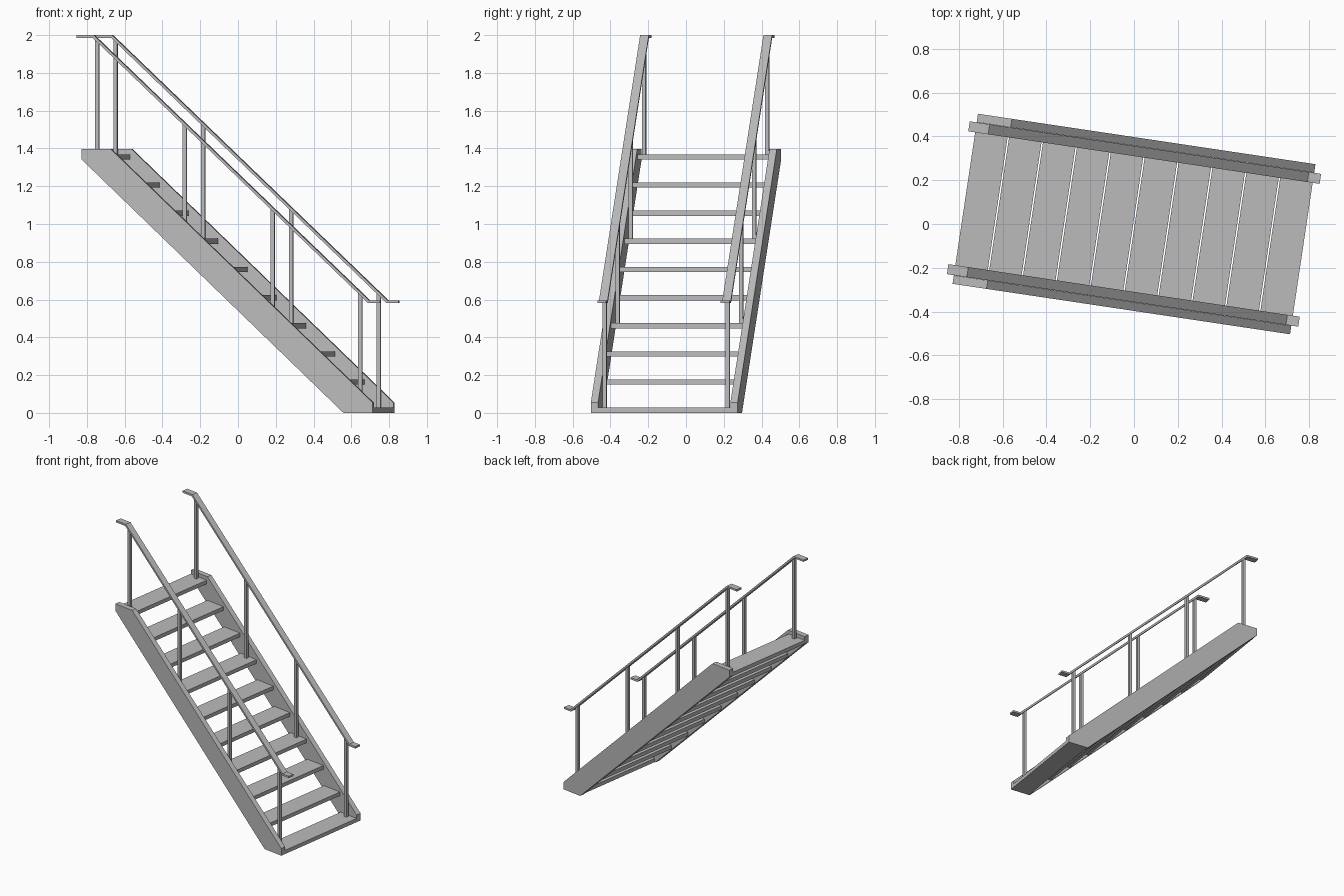
import bpy
import bmesh
import math
from mathutils import Matrix

cube = bpy.data.objects.get("Cube")
if cube:
    bpy.data.objects.remove(cube, do_unlink=True)

steel = bpy.data.materials.new("grey_steel")
steel.use_nodes = True
GREY = (0.5, 0.5, 0.5, 1)
steel.diffuse_color = GREY
steel.node_tree.nodes["Principled BSDF"].inputs["Base Color"].default_value = GREY

# The whole flight is turned slightly about the vertical
TURN = Matrix.Rotation(math.radians(-8.5), 4, "Z")

HALF_LEN, HALF_WIDTH = 0.78, 0.393   # stringer footprint
INNER = 0.354                        # inner face of stringers
TREADS, DEPTH, THICK = 10, 0.15, 0.028
RUN = (2 * HALF_LEN - DEPTH) / (TREADS - 1)
RISE = 0.149
TOP = 1.397
RAIL_V = 0.33


def prism(name, profile, v0, v1):
    """Extrude a side profile of (length, height) points across the flight."""
    bm = bmesh.new()
    face = bm.faces.new([bm.verts.new((u, v0, z)) for u, z in profile])
    ext = bmesh.ops.extrude_face_region(bm, geom=[face])
    moved = [g for g in ext["geom"] if isinstance(g, bmesh.types.BMVert)]
    bmesh.ops.translate(bm, verts=moved, vec=(0, v1 - v0, 0))
    bmesh.ops.recalc_face_normals(bm, faces=bm.faces)
    bm.transform(TURN)
    mesh = bpy.data.meshes.new(name)
    bm.to_mesh(mesh)
    bm.free()
    mesh.materials.append(steel)
    obj = bpy.data.objects.new(name, mesh)
    bpy.context.collection.objects.link(obj)
    return obj


def box(name, u0, u1, v0, v1, z0, z1):
    return prism(name, [(u0, z0), (u1, z0), (u1, z1), (u0, z1)], v0, v1)


# Open treads, counted from the bottom
def tread_centre(k):
    return HALF_LEN - DEPTH / 2 - RUN * k


for k in range(TREADS):
    u, z = tread_centre(k), RISE * k
    box(f"tread_{k + 1}", u - DEPTH / 2, u + DEPTH / 2, -INNER, INNER, z, z + THICK)

# Side profile of a stringer, cut level at both ends
stringer = [(-HALF_LEN, TOP), (-HALF_LEN, TOP - 0.054), (0.623, 0),
            (HALF_LEN, 0), (HALF_LEN, 0.054), (-0.623, TOP)]

# Side profile of a handrail with a level lip at each end
RAIL_T, RAIL_END = 0.014, 0.812
BEND_A, BEND_B = (-0.72, 2.0), (0.755, 0.595)
slope = (BEND_B[1] - BEND_A[1]) / (BEND_B[0] - BEND_A[0])
mitre = RAIL_T * math.tan(math.atan(-slope) / 2)
under_a = (BEND_A[0] - mitre, BEND_A[1] - RAIL_T)
under_b = (BEND_B[0] - mitre, BEND_B[1] - RAIL_T)
rail = [(-RAIL_END, BEND_A[1]), BEND_A, BEND_B, (RAIL_END, BEND_B[1]),
        (RAIL_END, under_b[1]), under_b, under_a, (-RAIL_END, under_a[1])]

POST = 0.0105   # half width of a post

for side, s in (("right", -1), ("left", 1)):
    prism(f"{side}_stringer", stringer, s * INNER, s * HALF_WIDTH)
    prism(f"{side}_handrail", rail, s * (RAIL_V - 0.023), s * (RAIL_V + 0.023))
    # A post stands on every third tread and meets the rail underside
    for n, k in enumerate(range(0, TREADS, 3)):
        u = tread_centre(k)
        top = under_a[1] + slope * (u - under_a[0]) + 0.009
        box(f"{side}_post_{n + 1}", u - POST, u + POST,
            s * RAIL_V - POST, s * RAIL_V + POST, RISE * k + THICK, top)
